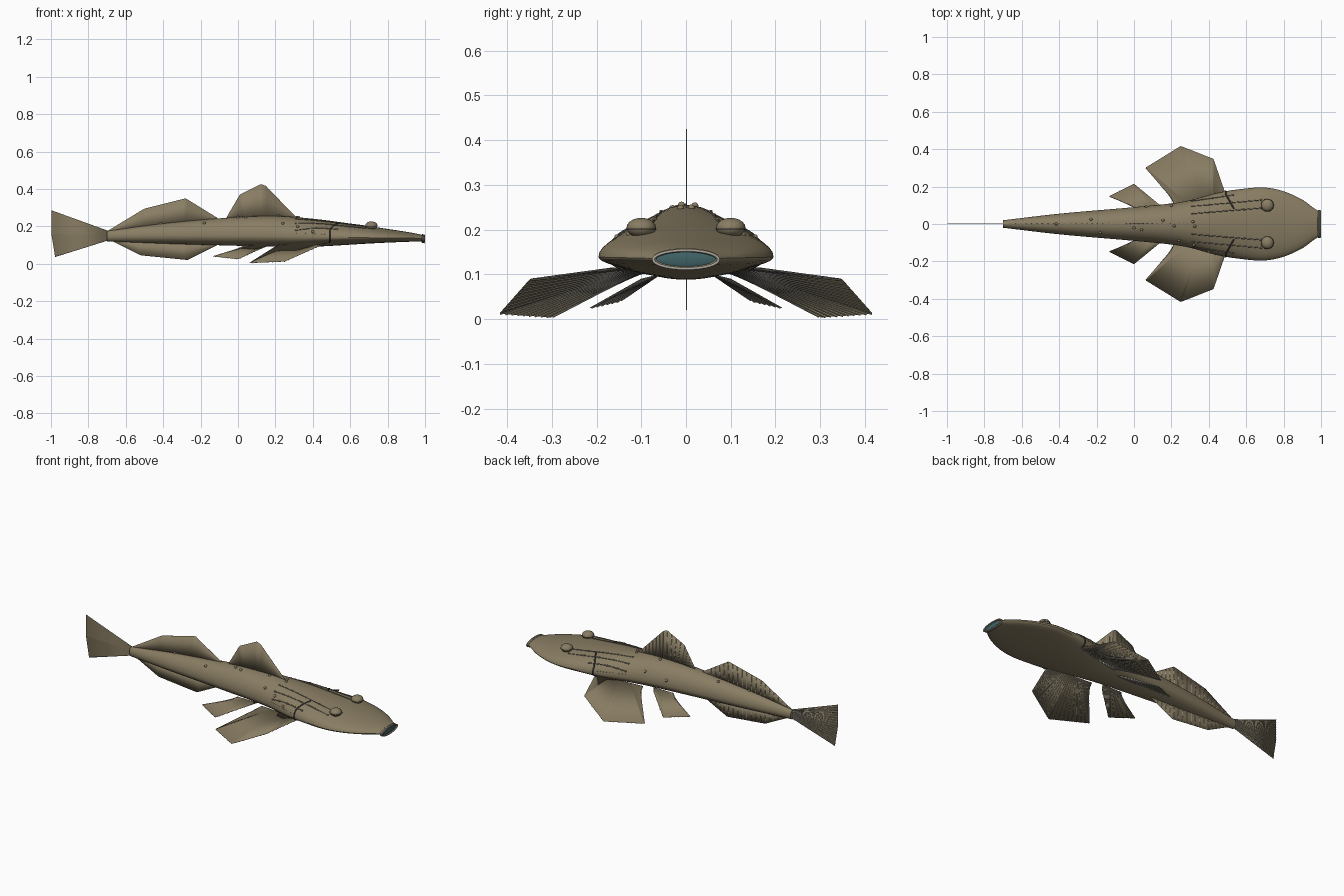
import bpy, bmesh, math
from mathutils import Vector

cube = bpy.data.objects.get("Cube")
if cube:
    bpy.data.objects.remove(cube)


def material(name, rgb):
    m = bpy.data.materials.new(name)
    m.use_nodes = True
    m.diffuse_color = (*rgb, 1)
    m.node_tree.nodes["Principled BSDF"].inputs["Base Color"].default_value = (*rgb, 1)
    return m


TAN = material("tan skin", (0.25, 0.205, 0.125))
DARK = material("dark groove", (0.05, 0.05, 0.05))
LINE = material("grey sensory line", (0.14, 0.13, 0.105))
PALE = material("pale fin ray", (0.4, 0.38, 0.33))
TEAL = material("teal mouth", (0.05, 0.12, 0.13))


def add_mesh(name, bm, mat, smooth=True):
    bmesh.ops.recalc_face_normals(bm, faces=bm.faces)
    me = bpy.data.meshes.new(name)
    bm.to_mesh(me)
    bm.free()
    me.materials.append(mat)
    ob = bpy.data.objects.new(name, me)
    bpy.context.collection.objects.link(ob)
    for p in me.polygons:
        p.use_smooth = smooth
    return ob


def rods(name, paths, radius, mat):
    """Thin round rods along several point paths, joined as one mesh."""
    cu = bpy.data.curves.new(name, "CURVE")
    cu.dimensions = "3D"
    cu.bevel_depth = radius
    cu.bevel_resolution = 1
    cu.use_fill_caps = True
    for path in paths:
        sp = cu.splines.new("POLY")
        sp.points.add(len(path) - 1)
        for pt, co in zip(sp.points, path):
            pt.co = (*co, 1)
    cu.materials.append(mat)
    ob = bpy.data.objects.new(name, cu)
    bpy.context.collection.objects.link(ob)
    bpy.ops.object.select_all(action="DESELECT")
    ob.select_set(True)
    bpy.context.view_layer.objects.active = ob
    bpy.ops.object.convert(target="MESH")


# Body stations: x, half width, bottom, widest height, top
STATIONS = [
    (-0.70, 0.02, 0.12, 0.147, 0.175), (-0.4, 0.055, 0.108, 0.15, 0.215),
    (0.0, 0.09, 0.096, 0.15, 0.25), (0.2, 0.11, 0.091, 0.148, 0.255),
    (0.3, 0.127, 0.088, 0.145, 0.25), (0.45, 0.168, 0.093, 0.141, 0.235),
    (0.6, 0.19, 0.102, 0.14, 0.215), (0.7, 0.195, 0.108, 0.139, 0.202),
    (0.8, 0.175, 0.113, 0.138, 0.186), (0.9, 0.13, 0.117, 0.137, 0.171),
    (0.96, 0.086, 0.119, 0.136, 0.16), (0.985, 0.07, 0.118, 0.135, 0.154),
]


def station(x):
    """Cubic interpolation of the stations."""
    n = len(STATIONS)
    i = max(0, min(n - 2, sum(s[0] <= x for s in STATIONS) - 1))
    a, b = STATIONS[i], STATIONS[i + 1]
    p, q = STATIONS[max(i - 1, 0)], STATIONS[min(i + 2, n - 1)]
    h = b[0] - a[0]
    t = (x - a[0]) / h
    out = []
    for k in range(1, 5):
        m0 = (b[k] - p[k]) / (b[0] - p[0]) * h
        m1 = (q[k] - a[k]) / (q[0] - a[0]) * h
        out.append(a[k] + t * (m0 + t * (3 * (b[k] - a[k]) - 2 * m0 - m1
                                         + t * (2 * (a[k] - b[k]) + m0 + m1))))
    return out


def skin(x, angle):
    w, low, mid, top = station(x)
    s = math.sin(angle)
    return Vector((x, w * math.cos(angle), mid + s * ((top - mid) if s > 0 else (mid - low))))


def on_back(x, y):
    """Point of the upper skin above a plan position."""
    return skin(x, math.acos(max(-1, min(1, y / station(x)[0]))))


# Body lofted through rings
bm = bmesh.new()
RINGS, SIDES = 64, 40
rings = []
for i in range(RINGS + 1):
    x = -0.7 + 1.685 * i / RINGS
    rings.append([bm.verts.new(skin(x, math.tau * j / SIDES)) for j in range(SIDES)])
for a, b in zip(rings, rings[1:]):
    for j in range(SIDES):
        k = (j + 1) % SIDES
        bm.faces.new((a[j], a[k], b[k], b[j]))
bm.faces.new(rings[0])
bm.faces.new(rings[-1])
body = add_mesh("body", bm, TAN)
bpy.context.view_layer.objects.active = body
body.select_set(True)
bpy.ops.object.shade_smooth_by_angle()


# Fins: thin ruled plates with rays on one face
def along(path, t):
    lengths = [(b - a).length for a, b in zip(path, path[1:])]
    d = t * sum(lengths)
    for a, b, l in zip(path, path[1:], lengths):
        if d <= l:
            return a.lerp(b, d / l)
        d -= l
    return path[-1]


def fin(name, root, edge, count, offset):
    root, edge = [Vector(p) for p in root], [Vector(p) for p in edge]
    steps = count * 3
    bm = bmesh.new()
    pairs = [(bm.verts.new(along(root, i / steps)), bm.verts.new(along(edge, i / steps)))
             for i in range(steps + 1)]
    for (a, b), (c, d) in zip(pairs, pairs[1:]):
        bm.faces.new((a, b, d, c))
    ob = add_mesh(name, bm, TAN)
    mod = ob.modifiers.new("thickness", "SOLIDIFY")
    mod.thickness = 0.0008
    mod.offset = 0
    shift = Vector(offset)
    rods(name + "_rays", [[along(root, i / count) + shift, along(edge, i / count) + shift]
                          for i in range(count + 1)], 0.0012, PALE)


def flat(points):
    return [(x, 0, z) for x, z in points]


def root_beads(name, points):
    """Pale nubs where the rays enter the skin."""
    rods(name, [[p, p + Vector((0, 0, 0.003))] for p in points], 0.002, PALE)


FACE = (0, 0.0011, 0)
fin("tail_fin", flat([(-0.68, 0.17), (-0.68, 0.13)]),
    flat([(-0.998, 0.285), (-0.998, 0.16), (-0.978, 0.037)]), 16, FACE)
fin("front_dorsal_fin", flat([(-0.06, 0.235), (0.31, 0.24)]),
    flat([(-0.06, 0.25), (0.01, 0.37), (0.125, 0.427), (0.15, 0.415), (0.31, 0.25)]), 16, FACE)
fin("rear_dorsal_fin", flat([(-0.69, 0.165), (-0.11, 0.23)]),
    flat([(-0.69, 0.18), (-0.5, 0.295), (-0.28, 0.35), (-0.11, 0.245)]), 20, FACE)
fin("anal_fin", flat([(-0.69, 0.135), (-0.11, 0.11)]),
    flat([(-0.69, 0.13), (-0.52, 0.045), (-0.27, 0.02), (-0.11, 0.1)]), 20, FACE)
root_beads("rear_dorsal_beads", [on_back(-0.4 + 0.028 * i, 0) for i in range(11)])
root_beads("front_dorsal_beads", [on_back(-0.04 + 0.03 * i, 0) for i in range(11)])


def ball(name, place, size, mat, segments=20):
    bm = bmesh.new()
    bmesh.ops.create_uvsphere(bm, u_segments=segments, v_segments=segments // 2, radius=1)
    for v in bm.verts:
        v.co = Vector(v.co[k] * size[k] + place[k] for k in range(3))
    return add_mesh(name, bm, mat)


def ring(name, place, ry, rz, radius, mat, across=False):
    pts = []
    for i in range(41):
        a = math.tau * i / 40
        u, v = ry * math.cos(a), rz * math.sin(a)
        pts.append(Vector(place) + Vector((0, u, v) if across else (u, v, 0)))
    rods(name, [pts], radius, mat)


# Paired parts, with a different scatter of flank warts on each side
WARTS = {1: [(0.065, 0.3), (0.2, 0.5)],
         -1: [(-0.18, 0.9), (0.24, 0.7), (0.32, 0.55), (0.4, 0.3)]}
for side, label in ((1, "far"), (-1, "near")):
    def m(points):
        return [(x, y * side, z) for x, y, z in points]

    fin("pectoral_fin_" + label, m([(0.48, 0.13, 0.115), (0.22, 0.09, 0.105)]),
        m([(0.488, 0.165, 0.115), (0.425, 0.348, 0.09), (0.25, 0.417, 0.012),
           (0.06, 0.3, 0.004), (0.2, 0.14, 0.093)]), 34, (0, 0, -0.0016))
    fin("pelvic_fin_" + label, m([(0.17, 0.06, 0.1), (0.04, 0.06, 0.1)]),
        m([(0.14, 0.1, 0.09), (0.0, 0.215, 0.025), (-0.135, 0.148, 0.04),
           (0.01, 0.09, 0.085)]), 20, (0, 0, -0.0016))
    root_beads("pectoral_beads_" + label,
               [skin(0.31 + 0.017 * i, math.pi / 2 - side * 1.4) for i in range(10)])

    # Eye dome on a dark rim
    eye = on_back(0.713, 0.1 * side)
    ball("eye_" + label, eye + Vector((0, 0, 0.013)), (0.033, 0.033, 0.022), TAN)
    ring("eye_rim_" + label, eye + Vector((0, 0, 0.01)), 0.033, 0.033, 0.0015, DARK)

    # Sensory lines along the head, with pores
    lines = []
    for y0, y1, end in ((0.055, 0.085, 0.68), (0.095, 0.128, 0.68), (0.122, 0.155, 0.53)):
        lines.append([on_back(0.31 + (end - 0.31) * t / 16, side * (y0 + (y1 - y0) * t / 16))
                      for t in range(17)])
    rods("head_lines_" + label, lines, 0.0025, LINE)
    for line in lines:
        for p in line[::4]:
            ball("line_pore_" + label, p, (0.005, 0.005, 0.005), TAN, 10)

    # Gill slit wrapping down the cheek
    slit = [on_back(0.535 - 0.045 * t / 8, side * (0.08 + 0.08 * t / 8)) for t in range(9)]
    for t in range(6):
        p = skin(0.49, 0.3 - 0.18 * t)
        slit.append(Vector((p.x, p.y * side, p.z)))
    rods("gill_slit_" + label, [slit], 0.004, DARK)

    for x, a in WARTS[side]:
        p = skin(x, a)
        ball("wart_" + label, (p.x, p.y * side, p.z), (0.008, 0.008, 0.008), TAN, 12)

# Warts on the back
for x, y in ((-0.415, 0), (-0.23, 0.025), (0.0, -0.02), (0.04, -0.03), (0.155, 0.02),
             (0.215, -0.01), (0.315, 0.012), (0.325, -0.012)):
    ball("back_wart", on_back(x, y), (0.008, 0.008, 0.008), TAN, 12)

# Mouth: lip ring around a flat disc
ring("mouth_lip", (0.995, 0, 0.133), 0.073, 0.0205, 0.0035, PALE, True)
ring("mouth_collar", (0.987, 0, 0.134), 0.071, 0.02, 0.005, TAN, True)
ball("mouth_inside", (0.987, 0, 0.133), (0.006, 0.071, 0.0185), TEAL, 32)
